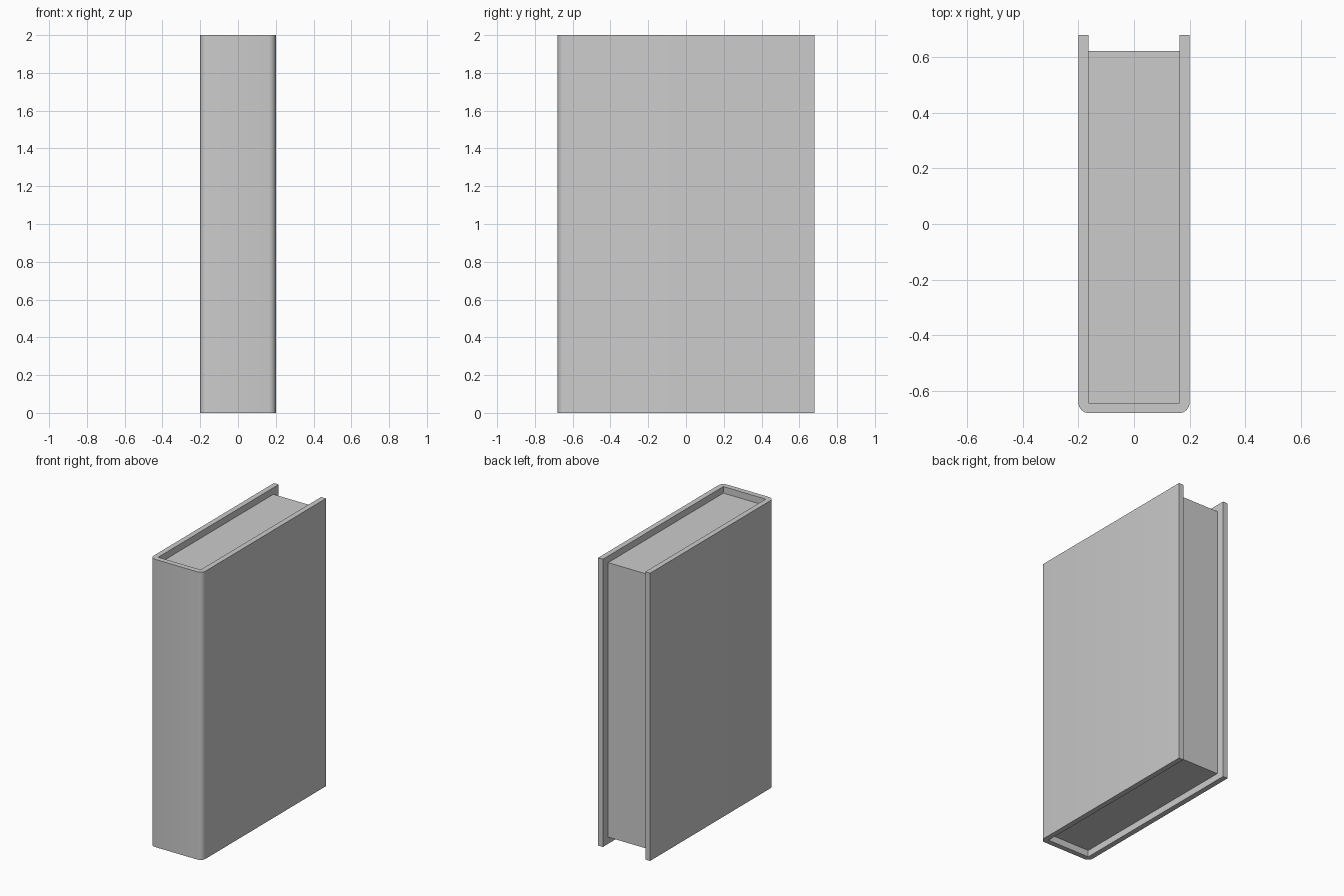
import bpy, bmesh, math

if "Cube" in bpy.data.objects:
    bpy.data.objects.remove(bpy.data.objects["Cube"])

W, D, H = 0.20, 0.68, 2.0      # half width, half depth, height
T, R = 0.037, 0.037            # board thickness, spine corner radius


def extrude_profile(name, pts, z0, z1):
    bm = bmesh.new()
    face = bm.faces.new([bm.verts.new((x, y, z0)) for x, y in pts])
    ext = bmesh.ops.extrude_face_region(bm, geom=[face])
    top = [v for v in ext["geom"] if isinstance(v, bmesh.types.BMVert)]
    bmesh.ops.translate(bm, verts=top, vec=(0, 0, z1 - z0))
    bmesh.ops.recalc_face_normals(bm, faces=bm.faces[:])
    mesh = bpy.data.meshes.new(name)
    bm.to_mesh(mesh)
    bm.free()
    obj = bpy.data.objects.new(name, mesh)
    bpy.context.collection.objects.link(obj)
    return obj


# Cover: U-shaped profile with a rounded spine, mirrored across x
steps = 4
arc = [(W - R + R * math.cos(a), -D + R - R * math.sin(a))
       for a in (math.pi / 2 * i / steps for i in range(steps + 1))]
half = [(W - T, -D + T), (W - T, D), (W, D)] + arc
cover = extrude_profile("cover", half + [(-x, y) for x, y in reversed(half)], 0, H)
bpy.context.view_layer.objects.active = cover
cover.select_set(True)
bpy.ops.object.shade_smooth_by_angle(angle=math.radians(35))

# Page block: set in from the open edges of the cover
px, inset = W - T, 0.046
extrude_profile("page_block", [(-px, -D + T), (px, -D + T), (px, 0.622), (-px, 0.622)],
                inset, H - inset)
